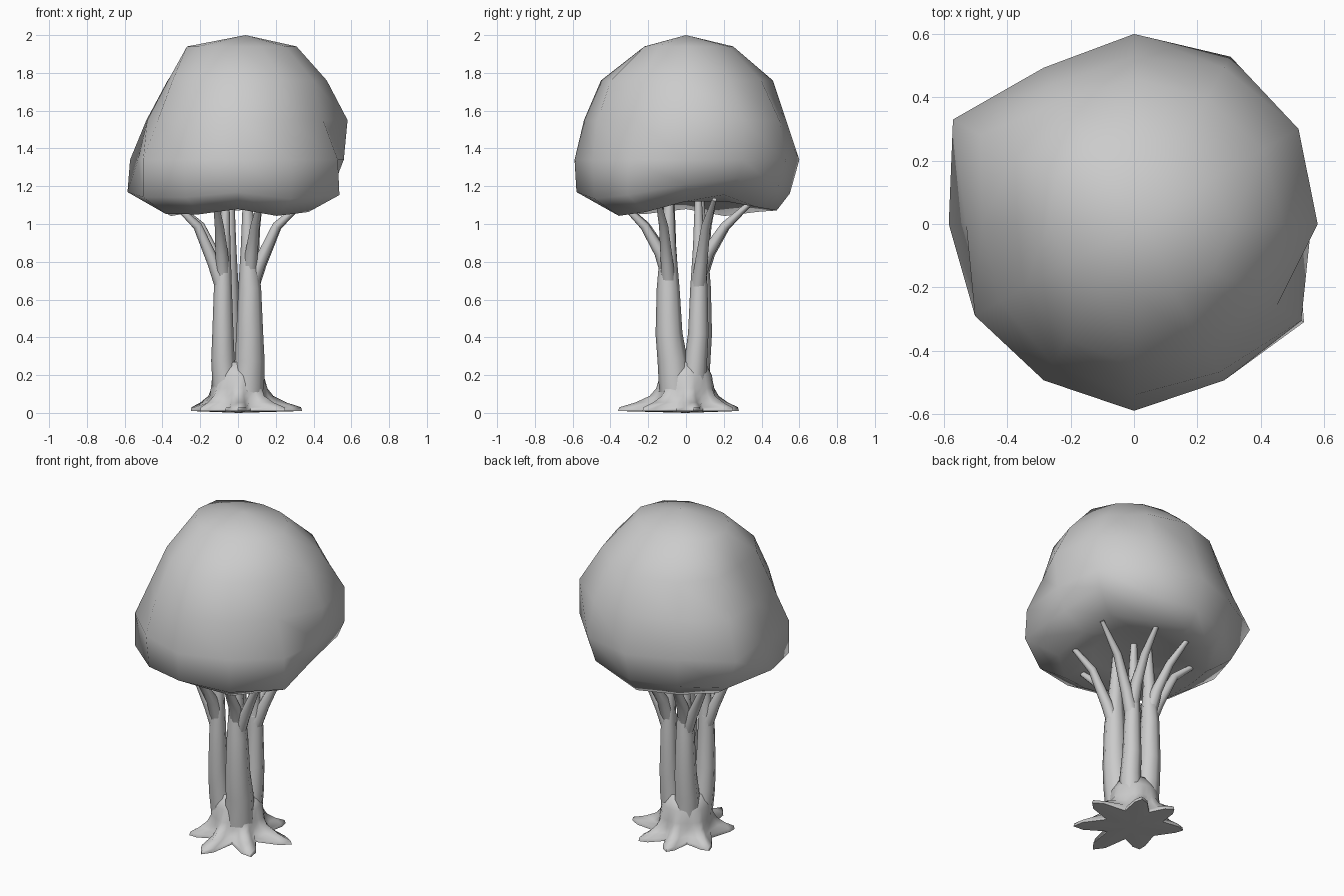
import bpy, bmesh, math
from mathutils import Vector

if "Cube" in bpy.data.objects:
    bpy.data.objects.remove(bpy.data.objects["Cube"])


def loft(bm, rings, start=None, end=None):
    """Skin a list of point rings; close the ends with a fan or a cap."""
    vr = [[bm.verts.new(p) for p in r] for r in rings]
    n = len(vr[0])
    for a, b in zip(vr, vr[1:]):
        for i in range(n):
            j = (i + 1) % n
            bm.faces.new((a[i], a[j], b[j], b[i]))
    for ring, tip in ((vr[0], start), (vr[-1], end)):
        if tip is None:
            bm.faces.new(ring)
        else:
            v = bm.verts.new(tip)
            for i in range(n):
                bm.faces.new((ring[i], ring[(i + 1) % n], v))


def tube(bm, path, radii, sides=8):
    pts = [Vector(p) for p in path]
    rings = []
    for k, p in enumerate(pts):
        d = pts[min(k + 1, len(pts) - 1)] - pts[max(k - 1, 0)]
        q = Vector((0, 0, 1)).rotation_difference(d.normalized())
        rings.append([p + q @ Vector((radii[k] * math.cos(2 * math.pi * i / sides),
                                      radii[k] * math.sin(2 * math.pi * i / sides), 0))
                      for i in range(sides)])
    loft(bm, rings)


def finish(bm, name, angle):
    bmesh.ops.recalc_face_normals(bm, faces=bm.faces)
    me = bpy.data.meshes.new(name)
    bm.to_mesh(me)
    bm.free()
    ob = bpy.data.objects.new(name, me)
    bpy.context.collection.objects.link(ob)
    bpy.ops.object.select_all(action='DESELECT')
    ob.select_set(True)
    bpy.context.view_layer.objects.active = ob
    bpy.ops.object.shade_smooth_by_angle(angle=math.radians(angle))
    return ob


def polar(r, a, z):
    return (r * math.cos(a), r * math.sin(a), z)


# Canopy: lumpy crown, radius every 30 degrees from +x, hollowed underneath
crown = [
    (1.94, (.31, .28, .26, .25, .27, .29, .27, .24, .23, .22, .25, .29)),
    (1.76, (.47, .47, .46, .46, .45, .43, .37, .40, .42, .45, .46, .46)),
    (1.55, (.58, .60, .57, .53, .51, .56, .48, .49, .51, .54, .54, .52)),
    (1.34, (.56, .60, .61, .60, .57, .66, .53, .58, .57, .59, .57, .61)),
    (1.15, (.51, .56, .56, .55, .53, .55, .585, .58, .55, .58, .56, .62)),
    (1.06, (.37, .40, .43, .48, .44, .41, .42, .44, .41, .42, .41, .43)),
    (1.12, (.24,) * 12),
]
lift = {0: .06, 1: .08, 2: .05}     # lower edge is raised on the back right
bm = bmesh.new()
rings = []
for z, radii in crown:
    low = z < 1.2
    rings.append([polar(r, math.radians(30 * i),
                        z + (0.02 * math.sin(2.3 * i) + lift.get(i, 0) if low and r > .3 else 0))
                  for i, r in enumerate(radii)])
loft(bm, rings, start=(0.04, 0, 2.0), end=(0, 0, 1.13))
finish(bm, "canopy", 70)

# Stump with star of surface roots (tip positions)
roots = [(.34, .04), (.15, .25), (-.06, .28), (-.25, .13), (-.2, -.19), (0, -.36), (.25, -.23)]
polars = sorted((math.atan2(y, x), math.hypot(x, y)) for x, y in roots)
# z, valley radius, root flank share, root crest share (0 = trunk radius, 1 = tip)
levels = [(0.01, .165, .72, 1.0), (.03, .165, .66, .96), (.055, .155, .2, .55),
          (.09, .15, .06, .2), (.13, .145, .02, .06), (.2, .137, 0, 0), (.27, .10, 0, 0)]
bm = bmesh.new()
rings = []
for z, valley, flank, crest in levels:
    ring = []
    for k, (a, r) in enumerate(polars):
        nxt = polars[(k + 1) % len(polars)][0]
        if nxt < a:
            nxt += 2 * math.pi
        w = 0.12 + 0.08 * (1 - flank)
        ring += [polar(valley + (r - valley) * flank, a - w, z),
                 polar(valley + (r - valley) * crest, a, z),
                 polar(valley + (r - valley) * flank, a + w, z),
                 polar(valley, (a + nxt) / 2, z)]
    rings.append(ring)
loft(bm, rings, start=(0, 0, 0), end=(0, 0, .26))
finish(bm, "root_stump", 80)

# Four stems of differing girth, each with two side branches reaching under the canopy
stems = [("back_right", .07, .065, .82), ("back_left", -.05, .075, .95),
         ("front_left", -.08, -.08, .85), ("front_right", .062, -.09, 1.08)]
for name, x, y, s in stems:
    sx, sy = math.copysign(1, x), math.copysign(1, y)
    bm = bmesh.new()
    tube(bm, [(x * .8, y * .6, .12), (x, y * .8, .28), (x, y, .42), (x, y * 1.05, .66),
              (x * .9, y * 1.05, .88), (x * .8, y, 1.14)],
         [s * r for r in (.082, .073, .066, .056, .038, .022)])
    for z0, ex, ey in ((.66, .36, .15), (.72, .12, .36)):
        end = Vector((sx * ex, sy * ey, 1.13))
        base = Vector((x, y, z0))
        mid = base.lerp(end, .48)
        mid.z = .99
        low = base.lerp(end, .17)
        low.z = z0 + .13
        tube(bm, [base, low, mid, end], [.04, .033, .024, .012])
    finish(bm, "stem_" + name, 75)
